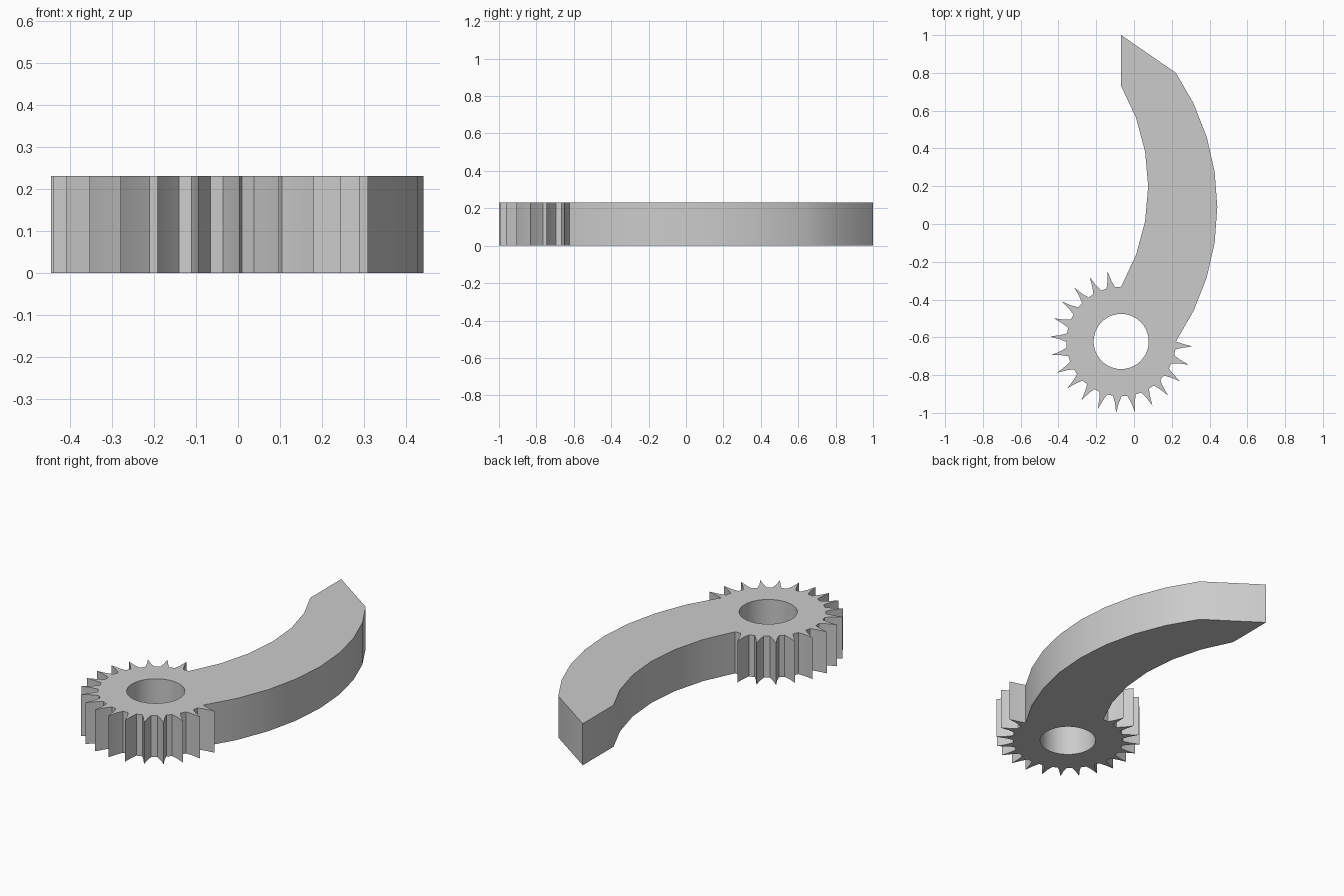
import bpy, bmesh, math
from mathutils import Vector

if "Cube" in bpy.data.objects:
    bpy.data.objects.remove(bpy.data.objects["Cube"], do_unlink=True)

HEIGHT = 0.23
CENTRE = Vector((-0.068, -0.622, 0))
ROOT, TIP, HOLE = 0.29, 0.378, 0.146
PITCH = 15.0


def polar(radius, degrees):
    a = math.radians(degrees)
    return CENTRE + Vector((radius * math.cos(a), radius * math.sin(a), 0))


def bulge(x, y0, y1, sagitta, segments):
    """Arc bulging to +x between two points on a vertical chord."""
    half = abs(y1 - y0) / 2
    radius = (half ** 2 + sagitta ** 2) / (2 * sagitta)
    sweep = math.asin(half / radius)
    side = 1 if y1 > y0 else -1
    points = []
    for i in range(segments + 1):
        a = sweep * (2 * i / segments - 1)
        points.append(Vector((x + sagitta - radius + radius * math.cos(a),
                              (y0 + y1) / 2 + side * radius * math.sin(a), 0)))
    return points


# Gear rim: pointed teeth with slightly hollow flanks
outline = []
for i in range(18):
    a = 101 + i * PITCH
    outline += [polar(ROOT, a - 4.5), polar(0.325, a - 1.9), polar(TIP, a),
                polar(0.325, a + 1.9)]
    if i < 17:
        outline.append(polar(ROOT, a + 4.5))

# Curved arm: outer edge, pointed end, inner edge
outline += bulge(CENTRE.x + ROOT, CENTRE.y, 0.80, 0.219, 8)
outline.append(Vector((CENTRE.x, 1.0, 0)))
outline += bulge(CENTRE.x, 0.73, CENTRE.y + ROOT, 0.143, 6)

# Pivot hole
hole = [polar(HOLE, i * 360 / 40) for i in range(40)]

# Fill the profile and extrude it
bm = bmesh.new()
edges = []
for loop in (outline, hole):
    verts = [bm.verts.new(p) for p in loop]
    edges += [bm.edges.new((v, verts[i - 1])) for i, v in enumerate(verts)]
bmesh.ops.triangle_fill(bm, edges=edges, use_beauty=True)
grown = bmesh.ops.extrude_face_region(bm, geom=bm.faces[:], use_keep_orig=True)
top = [g for g in grown["geom"] if isinstance(g, bmesh.types.BMVert)]
bmesh.ops.translate(bm, verts=top, vec=(0, 0, HEIGHT))
bmesh.ops.recalc_face_normals(bm, faces=bm.faces[:])

mesh = bpy.data.meshes.new("toothed_lever")
bm.to_mesh(mesh)
bm.free()
lever = bpy.data.objects.new("toothed_lever", mesh)
bpy.context.collection.objects.link(lever)

# Plain grey
grey = bpy.data.materials.new("plain_grey")
grey.use_nodes = True
colour = (0.6, 0.6, 0.6, 1)
grey.diffuse_color = colour
grey.node_tree.nodes["Principled BSDF"].inputs["Base Color"].default_value = colour
mesh.materials.append(grey)

bpy.context.view_layer.objects.active = lever
lever.select_set(True)
bpy.ops.object.shade_smooth_by_angle(angle=math.radians(30))
